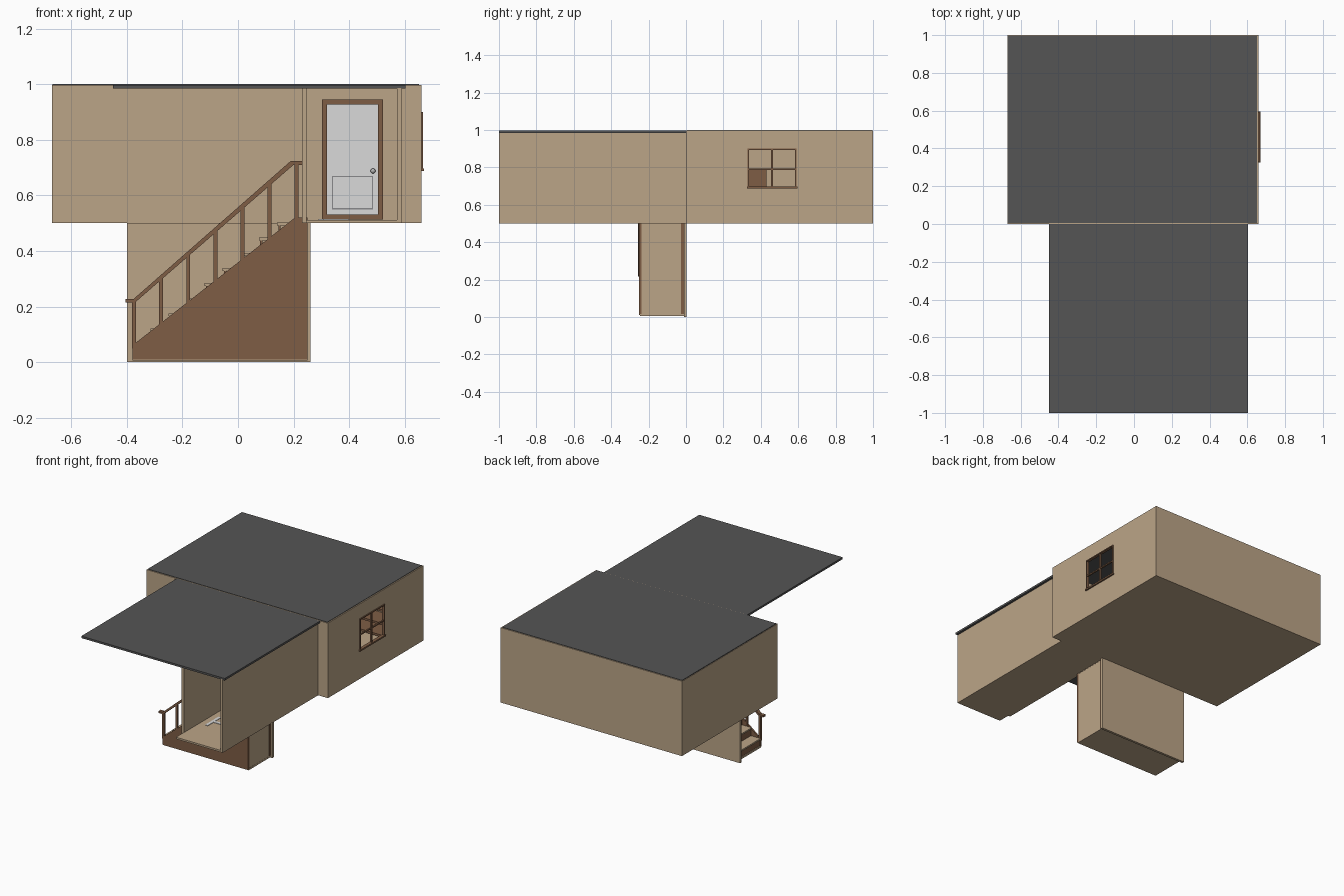
import bpy, bmesh, math
from mathutils import Matrix

if "Cube" in bpy.data.objects:
    bpy.data.objects.remove(bpy.data.objects["Cube"])


def mat(name, rgb):
    m = bpy.data.materials.new(name)
    m.diffuse_color = (*rgb, 1)
    m.use_nodes = True
    m.node_tree.nodes["Principled BSDF"].inputs["Base Color"].default_value = m.diffuse_color
    return m


TAN = mat("tan wall", (0.50, 0.375, 0.245))
BROWN = mat("brown wood", (0.21, 0.11, 0.06))
GREY = mat("dark grey roof", (0.09, 0.09, 0.09))
WHITE = mat("white door", (0.70, 0.70, 0.70))
LINE = mat("panel grey", (0.25, 0.25, 0.26))
METAL = mat("knob metal", (0.45, 0.45, 0.45))


def finish(bm, name, m):
    bmesh.ops.recalc_face_normals(bm, faces=bm.faces)
    me = bpy.data.meshes.new(name)
    bm.to_mesh(me)
    bm.free()
    me.materials.append(m)
    ob = bpy.data.objects.new(name, me)
    bpy.context.collection.objects.link(ob)
    return ob


def boxes(name, m, *specs):
    """One object from boxes given as (x0, x1, y0, y1, z0, z1)."""
    bm = bmesh.new()
    for x0, x1, y0, y1, z0, z1 in specs:
        mx = Matrix.Translation(((x0 + x1) / 2, (y0 + y1) / 2, (z0 + z1) / 2))
        bmesh.ops.create_cube(bm, size=1, matrix=mx @ Matrix.Diagonal((x1 - x0, y1 - y0, z1 - z0, 1)))
    return finish(bm, name, m)


def prism(name, m, pts, y0, y1):
    """Extrude an x-z outline from y0 to y1."""
    bm = bmesh.new()
    f = bm.faces.new([bm.verts.new((x, y0, z)) for x, z in pts])
    r = bmesh.ops.extrude_face_region(bm, geom=[f])
    for v in r["geom"]:
        if isinstance(v, bmesh.types.BMVert):
            v.co.y = y1
    return finish(bm, name, m)


def ring(a0, a1, b0, b1, w):
    """Four border strips of a rectangle, as (a0, a1, b0, b1)."""
    return [(a0, a0 + w, b0, b1), (a1 - w, a1, b0, b1),
            (a0 + w, a1 - w, b0, b0 + w), (a0 + w, a1 - w, b1 - w, b1)]


# Main room: floor, walls, flat roof
X0, X1, T = -0.67, 0.66, 0.012
boxes("room_floor", TAN, (X0, X1, 0, 1, 0.5, 0.512))
boxes("room_front_wall", TAN, (X0, X1, 0, T, 0.5, 0.997))
boxes("room_back_wall", TAN, (X0, X1, 1 - T, 1, 0.5, 0.997))
boxes("room_left_wall", TAN, (X0, X0 + T, T, 1 - T, 0.5, 0.995))
WY0, WY1, WZ0, WZ1 = 0.33, 0.59, 0.69, 0.90
xr = (X1 - T, X1)
boxes("room_right_wall", TAN,
      (*xr, T, WY0, 0.5, 0.997), (*xr, WY1, 1 - T, 0.5, 0.997),
      (*xr, WY0, WY1, 0.5, WZ0), (*xr, WY0, WY1, WZ1, 0.997))
boxes("room_roof", GREY, (X0 + 0.003, X1 - 0.008, 0.006, 0.994, 0.988, 1.0))

# Side window: frame, glazing bars and sill
boxes("window_frame", BROWN, *[(X1 - T, 0.666, *s) for s in ring(WY0, WY1, WZ0, WZ1, 0.007)])
boxes("window_bars", BROWN, (0.652, 0.663, 0.454, 0.464, WZ0, WZ1),
      (0.652, 0.662, WY0, WY1, 0.787, 0.795))
boxes("window_sill", BROWN, (0.65, 0.67, WY0 - 0.005, WY1 + 0.005, 0.687, 0.697))

# Furniture glimpsed through the window
boxes("cabinet", BROWN, (-0.62, -0.45, 0.20, 0.43, 0.512, 0.79))
boxes("back_shelf", BROWN, (0.15, 0.17, 0.86, 0.985, 0.512, 0.70),
      (0.58, 0.60, 0.86, 0.985, 0.512, 0.70),
      *[(0.15, 0.60, 0.86, 0.985, z, z + 0.014) for z in (0.52, 0.60, 0.69)])

# Entrance passage, open at the front
boxes("passage_floor", TAN, (0.245, 0.588, -1, 0, 0.5, 0.512))
boxes("passage_right_wall", TAN, (0.572, 0.588, -1, 0, 0.5, 0.987))
boxes("passage_left_wall", TAN, (0.23, 0.247, -0.92, 0, 0.5, 0.987))
boxes("porch_roof", GREY, (-0.45, 0.603, -1, 0, 0.984, 0.997))

# Pale marking on the passage floor
boxes("floor_mat", WHITE, (0.29, 0.31, -0.76, -0.62, 0.512, 0.515),
      (0.31, 0.40, -0.70, -0.68, 0.512, 0.515), (0.38, 0.40, -0.68, -0.60, 0.512, 0.515))

# Door with frame, window, lower panel and knob
boxes("door_frame", BROWN, *[(a, b, -0.02, 0, c, d) for a, b, c, d in ring(0.302, 0.522, 0.513, 0.945, 0.018)])
boxes("door", WHITE, (0.32, 0.504, -0.012, 0, 0.53, 0.928))
boxes("door_window_trim", WHITE, *[(a, b, -0.016, -0.012, c, d) for a, b, c, d in ring(0.338, 0.486, 0.69, 0.90, 0.006)])
boxes("door_panel_outline", LINE, *[(a, b, -0.015, -0.012, c, d) for a, b, c, d in ring(0.338, 0.486, 0.55, 0.67, 0.004)])
bm = bmesh.new()
bmesh.ops.create_uvsphere(bm, u_segments=16, v_segments=8, radius=0.009,
                          matrix=Matrix.Translation((0.486, -0.024, 0.688)))
knob = finish(bm, "door_knob", METAL)
for p in knob.data.polygons:
    p.use_smooth = True

# Stair back wall, base and end wall
boxes("stair_back_wall", TAN, (-0.40, 0.26, -0.012, 0.004, 0, 0.5))
boxes("stair_base", TAN, (-0.38, 0.25, -0.245, -0.012, 0.005, 0.017))
boxes("stair_end_wall", TAN, (0.237, 0.249, -0.238, -0.028, 0.012, 0.51))

# Side stringers
outline = [(-0.38, 0.01), (0.25, 0.01), (0.25, 0.52), (0.205, 0.52), (-0.38, 0.06)]
prism("front_stringer", BROWN, outline, -0.25, -0.238)
prism("rear_stringer", BROWN, outline, -0.028, -0.012)

# Steps: brown risers with tan treads
N = 9
run, rise = 0.585 / N, 0.49 / N
risers, treads = [], []
for i in range(N):
    x, z = -0.375 + i * run, 0.012 + i * rise
    risers.append((x, x + 0.008, -0.238, -0.028, z, z + rise - 0.01))
    treads.append((x - 0.005, x + run + 0.008, -0.238, -0.028, z + rise - 0.01, z + rise))
treads.append((0.20, 0.25, -0.238, -0.028, 0.497, 0.507))
boxes("stair_risers", BROWN, *risers)
boxes("stair_treads", TAN, *treads)

# Handrail and posts
low, high = (-0.375, 0.215), (0.195, 0.715)
slope = (high[1] - low[1]) / (high[0] - low[0])
h = 0.007
prism("handrail", BROWN, [
    (-0.405, 0.215), (-0.37, 0.215), (0.2, 0.71), (0.23, 0.71),
    (0.23, 0.724), (0.19, 0.724), (-0.376, 0.227), (-0.405, 0.227)], -0.256, -0.232)
posts = []
for i in range(7):
    x = -0.374 + i * 0.0975
    foot = 0.045 + 0.786 * (x + 0.38)
    top = min(low[1] + slope * (x - low[0]), 0.715)
    posts.append((x - h, x + h, -0.251, -0.237, foot, top))
boxes("rail_posts", BROWN, *posts)
